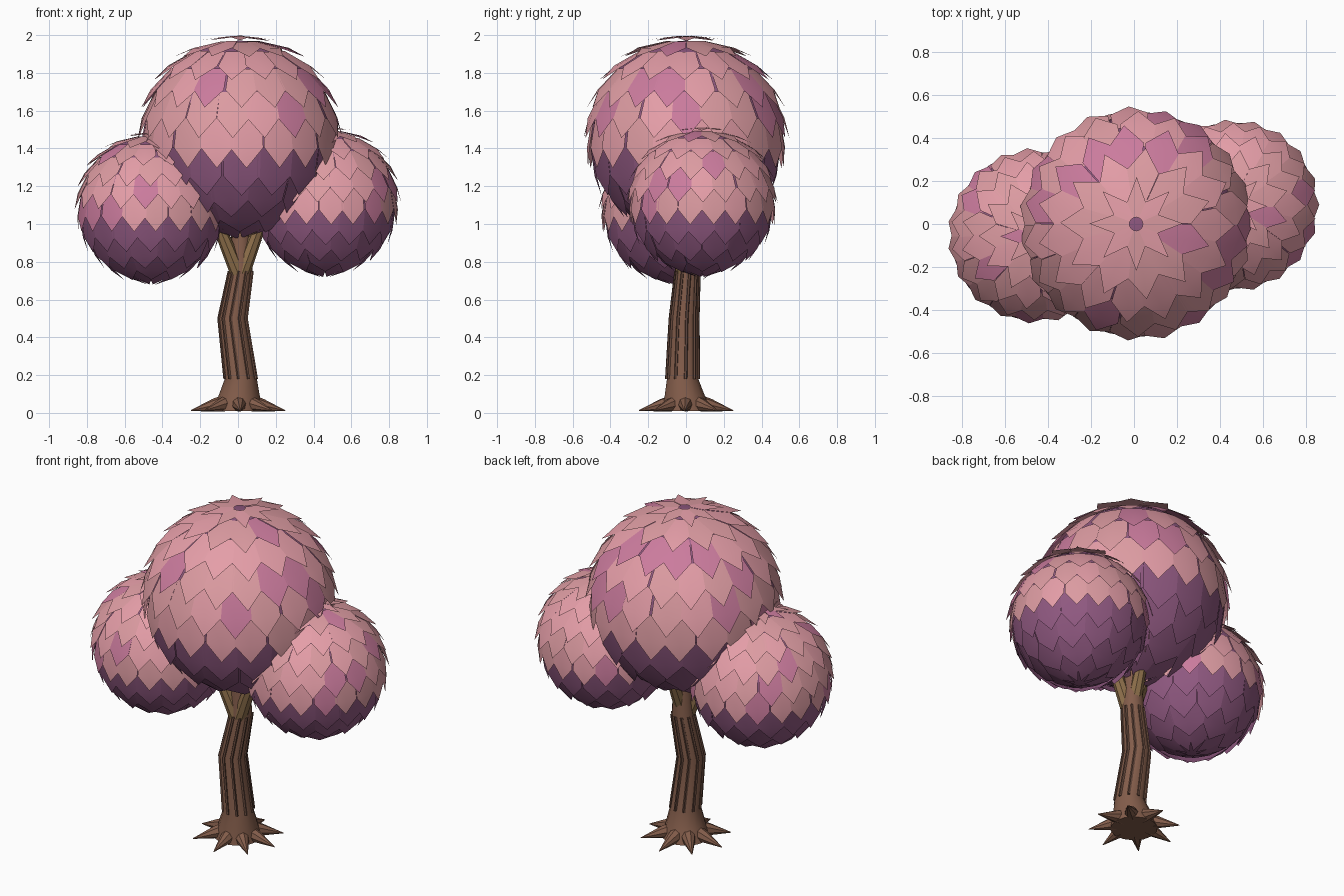
import bpy, bmesh, math, random
from mathutils import Vector

if "Cube" in bpy.data.objects:
    bpy.data.objects.remove(bpy.data.objects["Cube"])
random.seed(4)


def material(name, rgb):
    m = bpy.data.materials.new(name)
    m.diffuse_color = (*rgb, 1)
    m.use_nodes = True
    m.node_tree.nodes["Principled BSDF"].inputs["Base Color"].default_value = m.diffuse_color
    return m


BARK = material("bark", (0.23, 0.11, 0.07))
GROOVE = material("dark_bark", (0.13, 0.065, 0.045))
WOOD = material("branch_wood", (0.27, 0.16, 0.07))
PINK = material("pink", (0.78, 0.34, 0.39))
PALE = material("pale_pink", (0.72, 0.33, 0.36))
ROSE = material("rose", (0.60, 0.20, 0.34))
PURPLE = material("purple", (0.28, 0.10, 0.22))


def finish(bm, name, mats, smooth=True):
    me = bpy.data.meshes.new(name)
    bm.to_mesh(me)
    bm.free()
    ob = bpy.data.objects.new(name, me)
    bpy.context.collection.objects.link(ob)
    for m in mats:
        me.materials.append(m)
    if smooth:
        bpy.ops.object.select_all(action='DESELECT')
        ob.select_set(True)
        bpy.context.view_layer.objects.active = ob
        bpy.ops.object.shade_smooth_by_angle(angle=math.radians(35))
    return ob


def tube(name, path, mat, sides=12, flat=False):
    """Loft of circles; path is a list of (centre, radius)."""
    bm = bmesh.new()
    pts = [Vector(p) for p, _ in path]
    axis = (pts[-1] - pts[0]).normalized()
    if flat:
        axis = Vector((0, 0, 1))
    u = axis.cross(Vector((0, 1, 0.01))).normalized()
    v = axis.cross(u)
    rings = []
    for p, (_, r) in zip(pts, path):
        rings.append([bm.verts.new(p + r * (math.cos(a) * u + math.sin(a) * v))
                      for a in (2 * math.pi * i / sides for i in range(sides))])
    for a, b in zip(rings, rings[1:]):
        for i in range(sides):
            j = (i + 1) % sides
            bm.faces.new((a[i], a[j], b[j], b[i]))
    bm.faces.new(rings[0][::-1])
    bm.faces.new(rings[-1])
    bmesh.ops.recalc_face_normals(bm, faces=bm.faces)
    return finish(bm, name, [mat])


# Trunk, bent in the middle and flared at the foot
TRUNK = [((0, 0, 0.01), 0.13), ((0.005, -0.005, 0.08), 0.112),
         ((0.015, -0.018, 0.18), 0.085), ((-0.028, -0.01, 0.5), 0.074),
         ((0.015, 0.008, 0.75), 0.062), ((0.015, 0.008, 0.98), 0.05)]
tube("trunk", TRUNK, BARK, 14, True)

# Bark ridges following the bend
for k in range(10):
    a = 2 * math.pi * (k + 0.3) / 10
    d = Vector((math.cos(a), math.sin(a), 0))
    tube("bark_ridge", [(Vector(c) + d * r, 0.009) for c, r in TRUNK[2:5]], GROOVE, 5, True)

# Roots
for k in range(8):
    a = math.pi / 4 * k + random.uniform(-0.06, 0.06)
    d = Vector((math.cos(a), math.sin(a), 0))
    tube("root", [(d * 0.06 + Vector((0, 0, 0.055)), 0.045),
                  (d * 0.13 + Vector((0, 0, 0.04)), 0.034),
                  (d * 0.25 + Vector((0, 0, 0.012)), 0.002)], BARK, 8)

# Branches
for end in ((-0.13, -0.05, 1.06), (0.14, -0.03, 1.06), (0.03, 0.12, 1.06)):
    start = Vector((0.012, -0.012, 0.71))
    tube("branch", [(start, 0.042), (start.lerp(Vector(end), 0.5), 0.037), (end, 0.028)], WOOD, 8)


def canopy(name, centre, r):
    """Dark core ball shingled with rows of pointed petals."""
    c = Vector(centre)
    bm = bmesh.new()
    bmesh.ops.create_uvsphere(bm, u_segments=32, v_segments=18, radius=r * 0.955)
    bmesh.ops.translate(bm, verts=bm.verts, vec=c)
    finish(bm, name + "_core", [PURPLE])

    bm = bmesh.new()

    def vert(theta, phi, k):
        return bm.verts.new(c + r * k * Vector((math.sin(theta) * math.cos(phi),
                                                math.sin(theta) * math.sin(phi),
                                                math.cos(theta))))
    for row in range(10):
        tip = 0.41 + row * 0.297
        mid, top = max(tip - 0.2, 0.1), max(tip - 0.5, 0.06)
        n = max(8, round(19 * math.sin(tip - 0.1)))
        hw = math.pi / n * 1.03
        k_top = 1.0 if row == 0 else 0.965
        for i in range(n):
            phi = 2 * math.pi * (i + 0.5 * (row % 2)) / n + random.uniform(-0.02, 0.02)
            lift = random.uniform(-0.006, 0.006)
            tl, tm, tr = (vert(top, phi + s * hw, k_top + lift) for s in (-1, 0, 1))
            ml, mm, mr = (vert(mid, phi + s * hw, 1.005 + lift) for s in (-1, 0, 1))
            tp = vert(tip, phi, 1.042 + lift)
            mat = random.choices((0, 1, 2), (5, 4, 1.2))[0]
            if math.cos(tip) < -0.32:
                mat = 3
            for f in ((tl, ml, mm, tm), (tm, mm, mr, tr), (ml, tp, mm), (mm, tp, mr)):
                bm.faces.new(f).material_index = mat
    finish(bm, name + "_petals", [PINK, PALE, ROSE, PURPLE])


canopy("main_canopy", (0.01, 0, 1.47), 0.525)
canopy("left_canopy", (-0.46, -0.055, 1.09), 0.393)
canopy("right_canopy", (0.46, 0.085, 1.125), 0.388)
